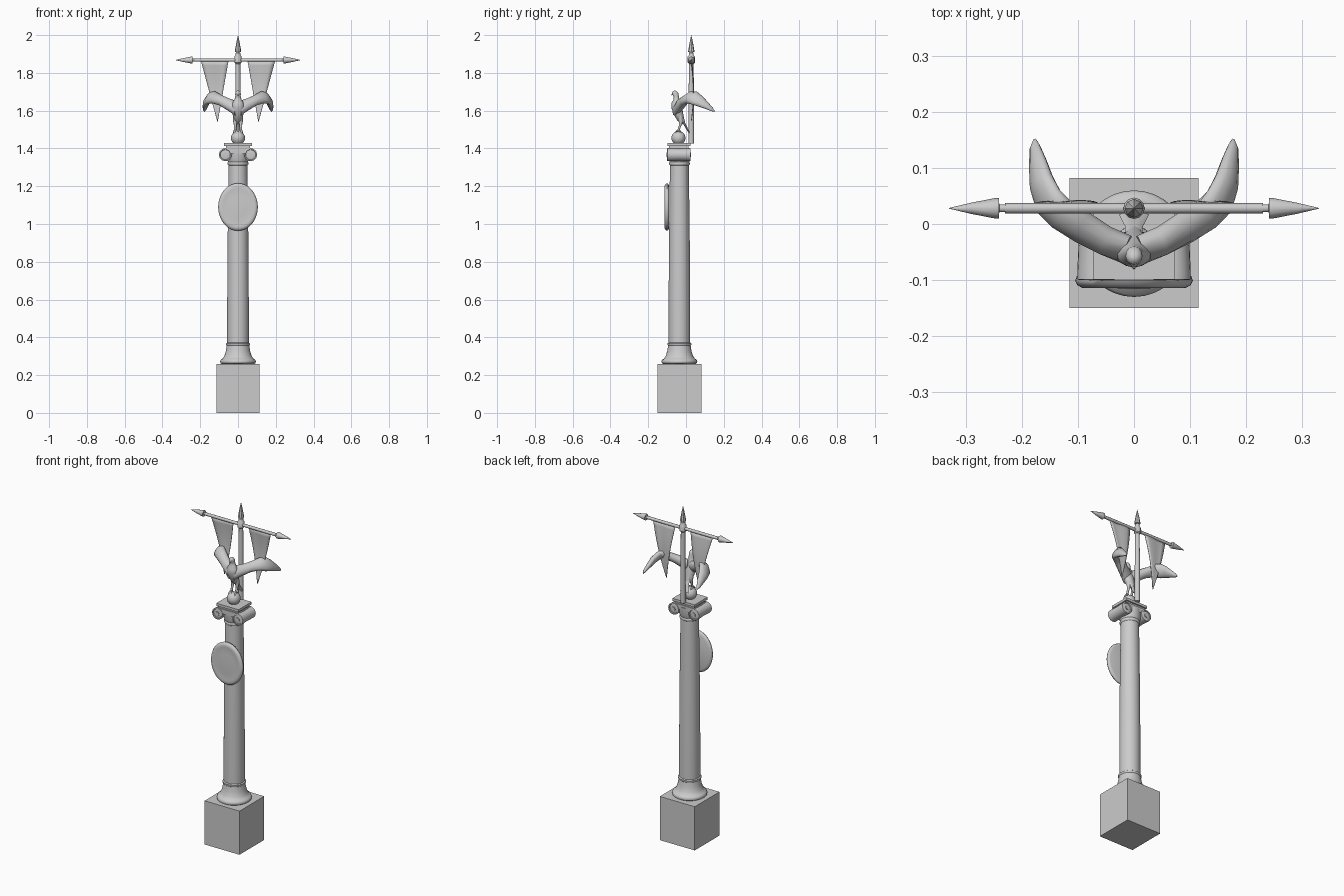
import bpy, math
from mathutils import Vector, Matrix

CY = -0.035   # column axis
PY = 0.028    # banner pole axis


def make(name, verts, faces, smooth=True, angle=40):
    me = bpy.data.meshes.new(name)
    me.from_pydata([tuple(v) for v in verts], [], faces)
    me.update()
    ob = bpy.data.objects.new(name, me)
    bpy.context.collection.objects.link(ob)
    if smooth:
        bpy.ops.object.select_all(action='DESELECT')
        ob.select_set(True)
        bpy.context.view_layer.objects.active = ob
        bpy.ops.object.shade_smooth_by_angle(angle=math.radians(angle))
    return ob


def loft(name, sections, n=12, angle=50):
    """Skin elliptical rings given as (centre, half axis a, half axis b)."""
    verts, faces = [], []
    for c, a, b in sections:
        c, a, b = Vector(c), Vector(a), Vector(b)
        for i in range(n):
            t = 2 * math.pi * i / n
            verts.append(c + a * math.cos(t) + b * math.sin(t))
    for k in range(len(sections) - 1):
        for i in range(n):
            j = (i + 1) % n
            faces.append((k*n + i, k*n + j, k*n + n + j, k*n + n + i))
    faces.append(tuple(reversed(range(n))))
    faces.append(tuple(range((len(sections) - 1) * n, len(sections) * n)))
    return make(name, verts, faces, True, angle)


def lathe(name, profile, loc, axis='Z', n=32, scale=(1, 1), angle=40):
    """Turn (radius, height) points around the chosen axis."""
    rot = Vector((0, 0, 1)).rotation_difference(
        {'Z': Vector((0, 0, 1)), 'X': Vector((1, 0, 0)), '-X': Vector((-1, 0, 0)),
         '-Y': Vector((0, -1, 0))}[axis]).to_matrix()
    loc = Vector(loc)
    secs = [(loc + rot @ Vector((0, 0, h)), rot @ Vector((r * scale[0], 0, 0)),
             rot @ Vector((0, r * scale[1], 0))) for r, h in profile]
    return loft(name, secs, n, angle)


def box(name, x, y0, y1, z0, z1):
    v = [(sx, sy, sz) for sz in (z0, z1) for sx, sy in ((-x, y0), (x, y0), (x, y1), (-x, y1))]
    f = [(3, 2, 1, 0), (4, 5, 6, 7), (0, 1, 5, 4), (1, 2, 6, 5), (2, 3, 7, 6), (3, 0, 4, 7)]
    return make(name, v, f, False)


# pedestal and turned column
box("pedestal", 0.115, -0.15, 0.082, 0, 0.26)
lathe("column", [(0.085, 0.258), (0.093, 0.264), (0.095, 0.273), (0.091, 0.282), (0.083, 0.286),
                 (0.072, 0.302), (0.064, 0.328), (0.06, 0.356), (0.063, 0.36), (0.063, 0.368),
                 (0.057, 0.372), (0.057, 0.6), (0.055, 0.9), (0.05, 1.31), (0.055, 1.316),
                 (0.055, 1.324), (0.052, 1.328), (0.058, 1.345), (0.06, 1.39)], (0, CY, 0))

# oval shield on the front of the shaft
lathe("shield", [(0.092, 0.0), (0.102, 0.004), (0.105, 0.012), (0.101, 0.02), (0.092, 0.025),
                 (0.082, 0.023), (0.05, 0.025), (0.01, 0.026)],
      (0, -0.089, 1.09), '-Y', 40, (1, 1.2), 50)

# scrolled capital
box("capital_cushion", 0.07, -0.097, 0.02, 1.374, 1.402)
for s, side in ((-1, "left"), (1, "right")):
    lathe(side + "_scroll", [(0.012, -0.064), (0.012, -0.060), (0.026, -0.058), (0.028, -0.062),
                             (0.034, -0.061), (0.034, -0.046), (0.032, 0), (0.034, 0.046),
                             (0.034, 0.061), (0.028, 0.062), (0.026, 0.058), (0.012, 0.060),
                             (0.012, 0.064)], (s * 0.067, -0.038, 1.367), '-Y', 24)
box("abacus_lower", 0.064, -0.09, 0.014, 1.402, 1.414)
box("abacus_upper", 0.073, -0.099, 0.023, 1.413, 1.428)

# ball under the bird
ball = [(max(0.037 * math.sin(math.pi * i / 12), 0.001), -0.037 * math.cos(math.pi * i / 12))
        for i in range(13)]
lathe("ball", ball, (0, -0.04, 1.455), n=24)

# banner pole, crossbar and spear points
lathe("pole", [(0.015, 1.426), (0.014, 1.70), (0.012, 1.855)], (0, PY, 0), n=12)
lathe("pole_joint", [(0.013, 1.848), (0.019, 1.854), (0.019, 1.886), (0.013, 1.893),
                     (0.013, 1.905), (0.008, 1.91)], (0, PY, 0), n=12)
point = [(0.007, -0.012), (0.007, 0), (0.018, 0.001), (0.0185, 0.006), (0.01, 0.05), (0.0005, 0.09)]
lathe("top_point", point, (0, PY, 1.91), n=8, scale=(0.9, 0.9))
lathe("crossbar", [(0.009, -0.23), (0.009, 0.23)], (0, PY, 1.868), 'X', 12)
lathe("right_point", point, (0.24, PY, 1.868), 'X', 12)
lathe("left_point", point, (-0.24, PY, 1.868), '-X', 12)

# two rippled pennants
for s, side in ((-1, "left"), (1, "right")):
    verts, faces, rows, cols = [], [], 12, 6
    for r in range(rows + 1):
        t = r / rows
        for c in range(cols + 1):
            u = c / cols
            x0, x1 = 0.05 + (0.107 - 0.05) * t, 0.197 + (0.110 - 0.197) * t
            y = PY + 0.012 * math.sin(math.pi * t) + 0.003 * math.sin(u * 2 * math.pi) * (1 - t)
            verts.append((s * (x0 + (x1 - x0) * u), y, 1.866 - 0.322 * t))
    for r in range(rows):
        for c in range(cols):
            a = r * (cols + 1) + c
            faces.append((a, a + 1, a + cols + 2, a + cols + 1))
    ob = make(side + "_pennant", verts, faces)
    m = ob.modifiers.new("thickness", 'SOLIDIFY')
    m.thickness, m.offset = 0.003, 0

# bird: body, neck and head as one skin (y, z, half width, depth y, depth z)
body = [(-0.012, 1.532, .010, .008, .005), (-0.028, 1.555, .022, .017, .008),
        (-0.040, 1.585, .030, .024, .007), (-0.050, 1.618, .034, .027, .004),
        (-0.054, 1.642, .029, .023, .001), (-0.050, 1.660, .018, .015, .0),
        (-0.052, 1.676, .014, .014, .001), (-0.057, 1.690, .015, .017, .002),
        (-0.060, 1.701, .012, .012, .001), (-0.060, 1.706, .004, .004, .0)]
loft("bird_body", [((0, y, z), (w, 0, 0), (0, dy, dz)) for y, z, w, dy, dz in body], 16)
loft("beak", [((0, -0.066, 1.692), (.008, 0, 0), (0, .002, .008)),
              ((0, -0.076, 1.687), (.005, 0, 0), (0, .003, .005)),
              ((0, -0.080, 1.676), (.001, 0, 0), (0, .001, .001))], 8)
loft("tail", [((0, -0.024, 1.56), (.014, 0, 0), (0, .008, .005)),
              ((0, -0.004, 1.522), (.016, 0, 0), (0, .005, .003)),
              ((0, 0.017, 1.482), (.027, 0, 0), (0, .003, .002))], 10)

# wings and legs, one pass per side (wing: centre, chord half axis, thickness half axis)
wing = [((.012, -.046, 1.612), (0, .012, .040), (.008, -.022, 0)),
        ((.050, -.030, 1.632), (0, .008, .034), (.010, -.024, .006)),
        ((.092, -.006, 1.655), (-.004, .012, .028), (.014, -.022, .006)),
        ((.128, .016, 1.671), (-.006, .012, .032), (.018, -.018, .002)),
        ((.152, .040, 1.668), (-.012, .018, .033), (.018, -.010, .002)),
        ((.165, .074, 1.650), (-.010, .014, .026), (.018, -.004, .004)),
        ((.172, .110, 1.626), (-.008, .009, .016), (.013, -.002, .005)),
        ((.177, .138, 1.606), (-.004, .005, .008), (.008, -.001, .003)),
        ((.177, .151, 1.596), (-.001, .001, .002), (.002, 0, .001))]
leg = [((.011, -.032, 1.575), .015), ((.014, -.026, 1.545), .012),
       ((.015, -.030, 1.525), .007), ((.015, -.040, 1.495), .006)]
for s, side in ((-1, "left"), (1, "right")):
    def flip(v):
        return (s * v[0], v[1], v[2])
    secs = [(flip(c), flip(a), flip(b)) for c, a, b in wing]
    if s > 0:
        secs = [(c, a, tuple(-k for k in b)) for c, a, b in secs]
    loft(side + "_wing", secs, 12)
    loft(side + "_leg", [(flip(c), (r, 0, 0), (0, -r, 0)) for c, r in reversed(leg)], 10)
    # gripping toes
    for k, (dx, dy) in enumerate(((-.008, -.02), (.006, -.02), (0, .016))):
        loft(f"{side}_toe_{k}", [(flip((.015, -.040, 1.494)), (.005, 0, 0), (0, .001, .006)),
                                 (flip((.015 + dx * .6, -.040 + dy * .6, 1.492)), (.005, 0, 0), (0, .001, .005)),
                                 (flip((.015 + dx, -.040 + dy, 1.482)), (.002, 0, 0), (0, .001, .002))], 6)

# consistent outward normals
import bmesh
for ob in bpy.data.objects:
    if "pennant" in ob.name:
        continue
    bm = bmesh.new()
    bm.from_mesh(ob.data)
    bmesh.ops.recalc_face_normals(bm, faces=bm.faces)
    bm.to_mesh(ob.data)
    bm.free()
